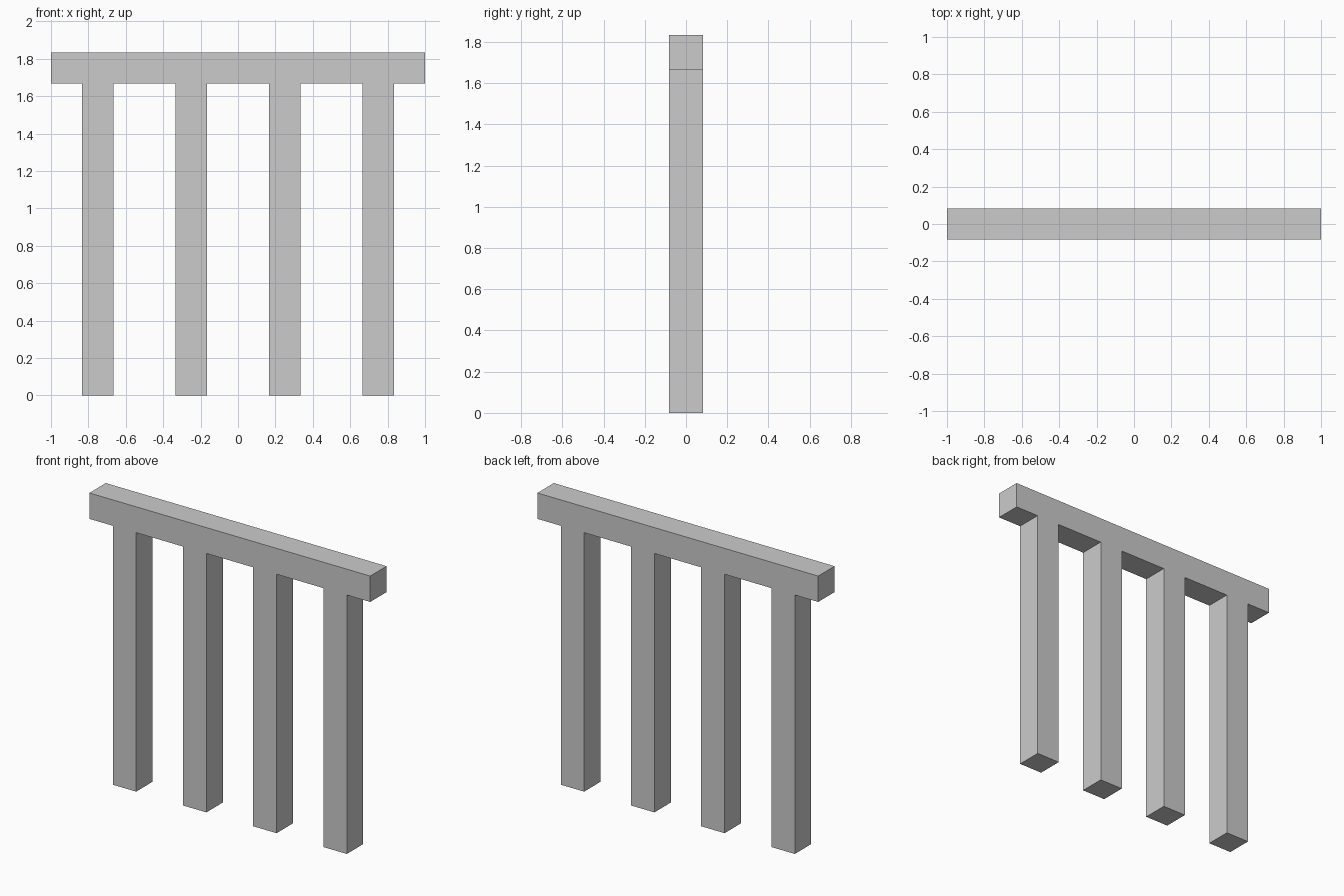
import bpy
import bmesh

if "Cube" in bpy.data.objects:
    bpy.data.objects.remove(bpy.data.objects["Cube"])

U = 1 / 6                 # square section of posts and rail
POST_H = 10 * U           # underside of the rail
TOP = 11 * U
POST_X = [-0.75, -0.25, 0.25, 0.75]

# Comb-shaped front outline: rail across the top, posts hanging down
outline = [(-1, TOP), (-1, POST_H)]
for x in POST_X:
    l, r = x - U / 2, x + U / 2
    outline += [(l, POST_H), (l, 0), (r, 0), (r, POST_H)]
outline += [(1, POST_H), (1, TOP)]

# Extrude the outline through the depth of the fence
bm = bmesh.new()
face = bm.faces.new([bm.verts.new((x, -U / 2, z)) for x, z in outline])
ext = bmesh.ops.extrude_face_region(bm, geom=[face], use_keep_orig=True)
back = [g for g in ext["geom"] if isinstance(g, bmesh.types.BMVert)]
bmesh.ops.translate(bm, verts=back, vec=(0, U, 0))
bmesh.ops.recalc_face_normals(bm, faces=bm.faces)

mesh = bpy.data.meshes.new("fence_rail_and_posts")
bm.to_mesh(mesh)
bm.free()
obj = bpy.data.objects.new("fence_rail_and_posts", mesh)
bpy.context.collection.objects.link(obj)
